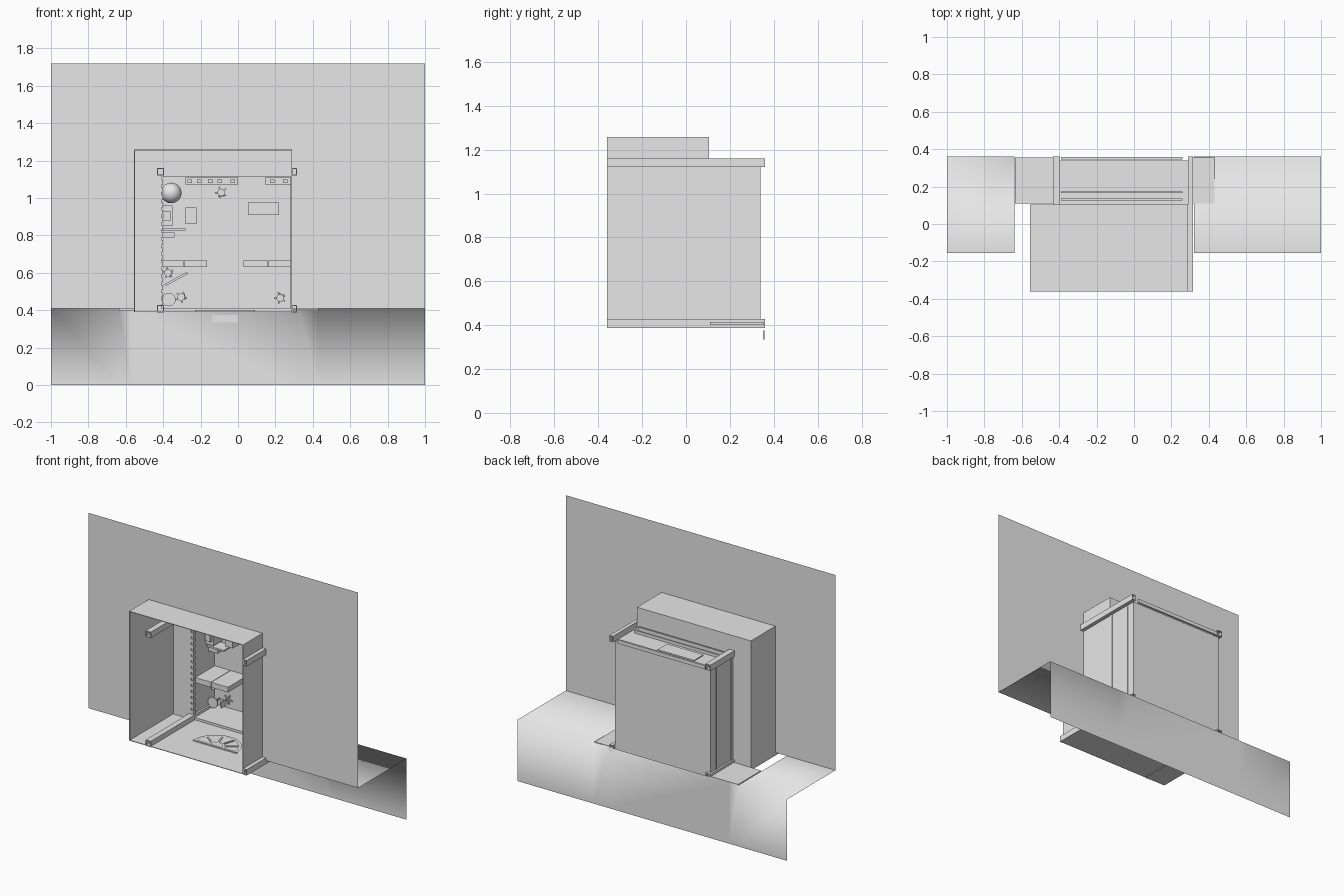
import bpy, bmesh, math
from mathutils import Matrix

cube = bpy.data.objects.get("Cube")
if cube:
    bpy.data.objects.remove(cube)

mat = bpy.data.materials.new("pale_grey")
mat.use_nodes = True
GREY = (0.8, 0.8, 0.8, 1)
mat.diffuse_color = GREY
mat.node_tree.nodes["Principled BSDF"].inputs["Base Color"].default_value = GREY


def finish(name, bm, smooth=False):
    me = bpy.data.meshes.new(name)
    bm.to_mesh(me)
    bm.free()
    me.materials.append(mat)
    for p in me.polygons:
        p.use_smooth = smooth
    ob = bpy.data.objects.new(name, me)
    bpy.context.collection.objects.link(ob)
    return ob


def add_box(bm, x0, x1, y0, y1, z0, z1):
    m = Matrix.Translation(((x0 + x1) / 2, (y0 + y1) / 2, (z0 + z1) / 2))
    m = m @ Matrix.Diagonal((x1 - x0, y1 - y0, z1 - z0, 1))
    return bmesh.ops.create_cube(bm, size=1, matrix=m)["verts"]


def boxes(name, *specs):
    bm = bmesh.new()
    for s in specs:
        add_box(bm, *s)
    return finish(name, bm)


def add_disc(bm, x, z, y0, y1, r, r2=None, sides=16):
    m = Matrix.Translation((x, (y0 + y1) / 2, z)) @ Matrix.Rotation(math.pi / 2, 4, "X")
    bmesh.ops.create_cone(bm, cap_ends=True, segments=sides, radius1=r,
                          radius2=r if r2 is None else r2, depth=y1 - y0, matrix=m)


def sheet(name, quads, smooth=False):
    bm = bmesh.new()
    for q in quads:
        bm.faces.new([bm.verts.new(p) for p in q])
    bmesh.ops.remove_doubles(bm, verts=bm.verts, dist=0.0005)
    return finish(name, bm, smooth)


L, R, TOP, BASE = -0.555, 0.29, 1.258, 0.39
ROOM_L, ROOM_TOP, FLOOR = -0.42, 1.12, 0.41
FRONT, MID, BACK = -0.36, 0.105, 0.34
WALL_Y, DROP_Y = -0.155, 0.36


# Facade sheet with an opening for the box
def upright(x0, x1, z0, z1, y):
    return [(x0, y, z0), (x1, y, z0), (x1, y, z1), (x0, y, z1)]


sheet("facade_wall", [upright(-1, L, FLOOR, TOP, WALL_Y), upright(R, 1, FLOOR, TOP, WALL_Y),
                      upright(-1, L, TOP, 1.72, WALL_Y), upright(L, R, TOP, 1.72, WALL_Y),
                      upright(R, 1, TOP, 1.72, WALL_Y)])

# Ledges and back drop, softly shaded across their shared edge
steps = [-1, -0.64, -0.57, 0.32, 0.43, 1]
quads = [upright(b, a, 0, FLOOR, DROP_Y) for a, b in zip(steps, steps[1:])]
for a, b in ((-1, -0.64), (0.32, 0.43), (0.43, 1)):
    quads.append([(a, WALL_Y, FLOOR), (b, WALL_Y, FLOOR), (b, DROP_Y, FLOOR), (a, DROP_Y, FLOOR)])
sheet("ledge_and_drop", quads, True)

# Projecting box: thin sides and a back ring around the room
T = 0.004
boxes("box_shell",
      (L, L + T, FRONT, MID, BASE, TOP), (R - T, R, FRONT, MID, BASE, TOP),
      (L, R, FRONT, MID, TOP - T, TOP), (L, R, FRONT, MID, BASE, BASE + T),
      (L, ROOM_L, MID - T, MID, BASE, TOP), (ROOM_L, R, MID - T, MID, ROOM_TOP, TOP))

# Room shell
boxes("room_shell",
      (ROOM_L, R, BACK - T, BACK, FLOOR, ROOM_TOP),
      (ROOM_L, ROOM_L + 0.012, MID, BACK, FLOOR, ROOM_TOP),
      (R - 0.008, R, MID, BACK, FLOOR, ROOM_TOP),
      (ROOM_L, R, MID, BACK, ROOM_TOP - 0.008, ROOM_TOP),
      (ROOM_L, R, MID, BACK, BASE + T, FLOOR))
boxes("side_plates", (-0.635, ROOM_L, 0.11, 0.355, 0.395, 0.412),
      (R, 0.43, 0.11, 0.355, 0.4, 0.414))
boxes("front_plate", (-0.14, 0, 0.352, 0.357, 0.335, 0.375))


# Four hollow corner beams running front to back
def beam(name, x0, x1, z0, z1):
    w = 0.005
    boxes(name, (x0, x0 + w, FRONT, DROP_Y, z0, z1), (x1 - w, x1, FRONT, DROP_Y, z0, z1),
          (x0, x1, FRONT, DROP_Y, z0, z0 + w), (x0, x1, FRONT, DROP_Y, z1 - w, z1))


for label, z in (("lower", 0.388), ("upper", 1.12)):
    beam(label + "_left_beam", R, 0.316, z, z + 0.04)
    beam(label + "_right_beam", -0.433, -0.395, z, z + 0.04)

# Roof rails, roof panel and outer posts
boxes("roof_rails", (-0.39, 0.26, 0.125, 0.135, 1.12, 1.145), (-0.39, 0.26, 0.165, 0.175, 1.12, 1.14),
      (-0.39, 0.26, 0.345, 0.358, 1.12, 1.145), (-0.27, 0.0, 0.2, 0.3, 1.12, 1.126))
boxes("outer_posts", (R, R + 0.004, 0.108, 0.13, 0.43, 1.12), (R, R + 0.004, 0.279, 0.284, 0.43, 1.12),
      (ROOM_L - 0.006, ROOM_L, 0.108, 0.13, 0.43, 1.12), (ROOM_L - 0.006, ROOM_L, 0.279, 0.284, 0.43, 1.12))

# Beaded strip beside the room's right wall
boxes("beaded_strip", *[(-0.417, -0.4, 0.1, 0.12, 0.43 + i * 0.04, 0.455 + i * 0.04) for i in range(17)])

# Half round fan mat with spokes on the box floor
bm = bmesh.new()
cx, cy, r, n = -0.07, -0.14, 0.16, 20
for outer, inner in ((r, r - 0.02), (0.06, 0.045)):
    rings = []
    for i in range(n + 1):
        a = math.pi * i / n
        rings.append([bm.verts.new((cx + q * math.cos(a), cy + q * math.sin(a), 0.4)) for q in (inner, outer)])
    for p, q in zip(rings, rings[1:]):
        bm.faces.new((p[0], p[1], q[1], q[0]))
for i in range(1, 5):
    verts = add_box(bm, 0.055, 0.145, -0.005, 0.005, 0.394, 0.4)
    turn = Matrix.Translation((cx, cy, 0)) @ Matrix.Rotation(math.pi * i / 5, 4, "Z")
    bmesh.ops.transform(bm, matrix=turn, verts=verts)
add_box(bm, cx - r, cx + r, cy - 0.008, cy + 0.008, 0.394, 0.4)
finish("fan_mat", bm)

# Partition walls and counters standing on the room's back panel
boxes("partitions", (-0.408, -0.292, 0.13, BACK, 0.63, 0.665), (-0.289, -0.165, 0.13, BACK, 0.63, 0.665),
      (0.03, 0.16, 0.13, BACK, 0.63, 0.665), (0.163, 0.282, 0.2, BACK, 0.63, 0.665))
boxes("counters", (-0.28, 0.0, 0.26, BACK, 1.072, 1.11), (0.145, 0.282, 0.26, BACK, 1.072, 1.11),
      (-0.408, -0.28, 0.25, BACK, 0.825, 0.836), (-0.408, -0.34, 0.27, BACK, 0.79, 0.815),
      (-0.408, -0.35, 0.24, BACK, 0.85, 0.96), (-0.28, -0.222, 0.26, BACK, 0.86, 0.95))
boxes("counter_items", *[(x, x + 0.025, 0.235, 0.26, 1.08, 1.1) for x in (-0.27, -0.22, -0.16, -0.11, -0.04, 0.17, 0.24)],
      (-0.4, -0.36, 0.22, 0.24, 0.88, 0.93))

# Island with three knobs
bm = bmesh.new()
add_box(bm, 0.053, 0.22, 0.25, BACK, 0.908, 0.977)
for x in (0.09, 0.137, 0.184):
    add_disc(bm, x, 0.942, 0.243, 0.25, 0.01)
finish("island", bm)

# Large round seat
bm = bmesh.new()
bmesh.ops.create_uvsphere(bm, u_segments=24, v_segments=12, radius=0.055,
                          matrix=Matrix.Translation((-0.357, 0.285, 1.027)))
finish("round_seat", bm, True)


# Swivel chairs: seat, stem, star base and backrest
def chair(name, x, z, angle):
    bm = bmesh.new()
    add_disc(bm, 0, 0, 0.275, 0.285, 0.02)
    add_disc(bm, 0, 0, 0.285, 0.33, 0.004, sides=8)
    for i in range(5):
        arm = add_box(bm, 0, 0.032, 0.325, 0.333, -0.004, 0.004)
        bmesh.ops.transform(bm, matrix=Matrix.Rotation(math.tau * i / 5, 4, "Y"), verts=arm)
    add_box(bm, -0.018, 0.018, 0.225, 0.275, 0.017, 0.023)
    bmesh.ops.transform(bm, matrix=Matrix.Translation((x, 0, z)) @ Matrix.Rotation(angle, 4, "Y"), verts=bm.verts)
    finish(name, bm)


for i, (x, z, a) in enumerate(((-0.305, 0.47, 1.4), (-0.09, 1.03, 3.1), (0.225, 0.465, 0.6), (-0.375, 0.6, 2))):
    chair("swivel_chair_%d" % (i + 1), x, z, a)

# Round table
bm = bmesh.new()
add_disc(bm, -0.37, 0.457, 0.26, 0.268, 0.036, sides=24)
add_disc(bm, -0.37, 0.457, 0.268, BACK, 0.006, sides=8)
finish("round_table", bm)

# Slanted bench
bm = bmesh.new()
add_box(bm, -0.068, 0.068, 0.28, 0.3, -0.006, 0.006)
bmesh.ops.transform(bm, matrix=Matrix.Translation((-0.33, 0, 0.567)) @ Matrix.Rotation(-0.5, 4, "Y"), verts=bm.verts)
finish("slanted_bench", bm)
